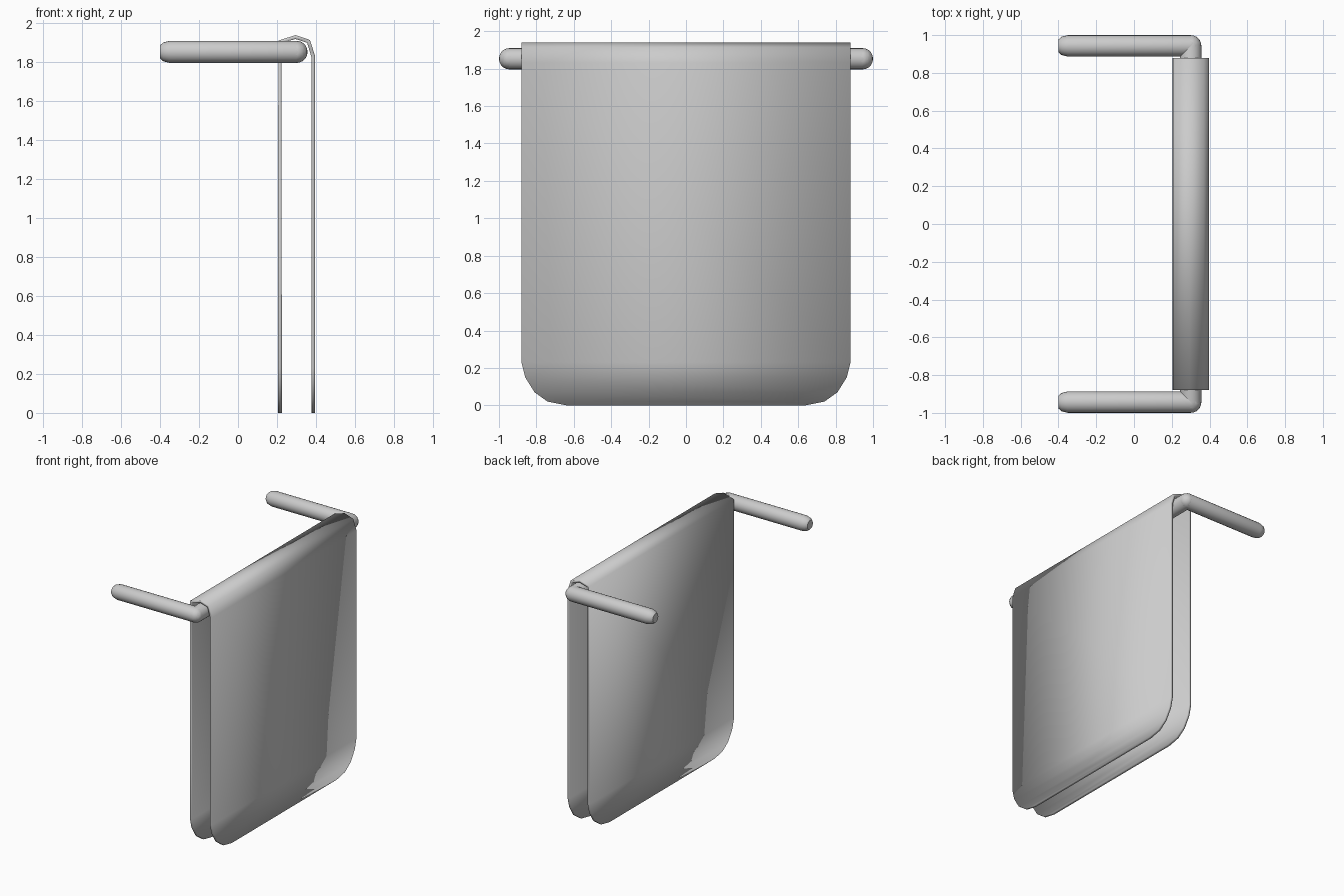
import bpy, bmesh, math
from mathutils import Matrix, Vector

if "Cube" in bpy.data.objects:
    bpy.data.objects.remove(bpy.data.objects["Cube"])

R, Z, SIDES = 0.057, 1.853, 20
# cap profiles: (distance from tip, radius)
BLUNT = [(0, 0.034), (0.016, 0.048), (0.05, R)]
ROUND = [(R - R * math.cos(a), R * math.sin(a)) for a in (math.radians(d) for d in (15, 35, 60, 90))]


def finish(name, bm, angle):
    bmesh.ops.recalc_face_normals(bm, faces=bm.faces)
    mesh = bpy.data.meshes.new(name)
    bm.to_mesh(mesh)
    bm.free()
    ob = bpy.data.objects.new(name, mesh)
    bpy.context.collection.objects.link(ob)
    bpy.ops.object.select_all(action='DESELECT')
    ob.select_set(True)
    bpy.context.view_layer.objects.active = ob
    bpy.ops.object.shade_smooth_by_angle(angle=math.radians(angle))
    return ob


def rod(name, start, end, cap_a, cap_b):
    """Round bar with profiled caps between two tip points."""
    start, end = Vector(start), Vector(end)
    length = (end - start).length
    prof = list(cap_a) + [(length - d, r) for d, r in reversed(cap_b)]
    turn = (end - start).to_track_quat('Z', 'Y').to_matrix().to_4x4()
    m = Matrix.Translation(start) @ turn
    bm = bmesh.new()
    rings = []
    for d, r in prof:
        rings.append([bm.verts.new(m @ Vector((r * math.cos(t), r * math.sin(t), d)))
                      for t in (2 * math.pi * i / SIDES for i in range(SIDES))])
    for a, b in zip(rings, rings[1:]):
        for i in range(SIDES):
            j = (i + 1) % SIDES
            bm.faces.new((a[i], a[j], b[j], b[i]))
    bm.faces.new(rings[0])
    bm.faces.new(rings[-1])
    return finish(name, bm, 40)


# U-shaped hanging rail
rod("rail_bar", (0.3, -1, Z), (0.3, 1, Z), ROUND, ROUND)
for side, s in (("front", -1), ("back", 1)):
    rod("rail_arm_" + side, (-0.4, s * 0.943, Z), (0.357, s * 0.943, Z), BLUNT, ROUND)

# towel draped over the rail: rows of (x, z, half width)
hem = [(0, 0.64), (0.02, 0.74), (0.07, 0.81), (0.15, 0.86), (0.23, 0.88)]
rows = [(0.215, z, w) for z, w in hem]
rows += [(x, z, 0.88) for x, z in ((0.215, 1.905), (0.295, 1.929), (0.362, 1.907), (0.386, 1.83))]
rows += [(0.386, z, w) for z, w in reversed(hem)]
bm = bmesh.new()
pairs = [[bm.verts.new((x, s * w, z)) for s in (-1, 1)] for x, z, w in rows]
for a, b in zip(pairs, pairs[1:]):
    bm.faces.new((a[0], a[1], b[1], b[0]))
towel = finish("towel", bm, 65)
mod = towel.modifiers.new("thickness", 'SOLIDIFY')
mod.thickness = 0.02
mod.offset = 0
